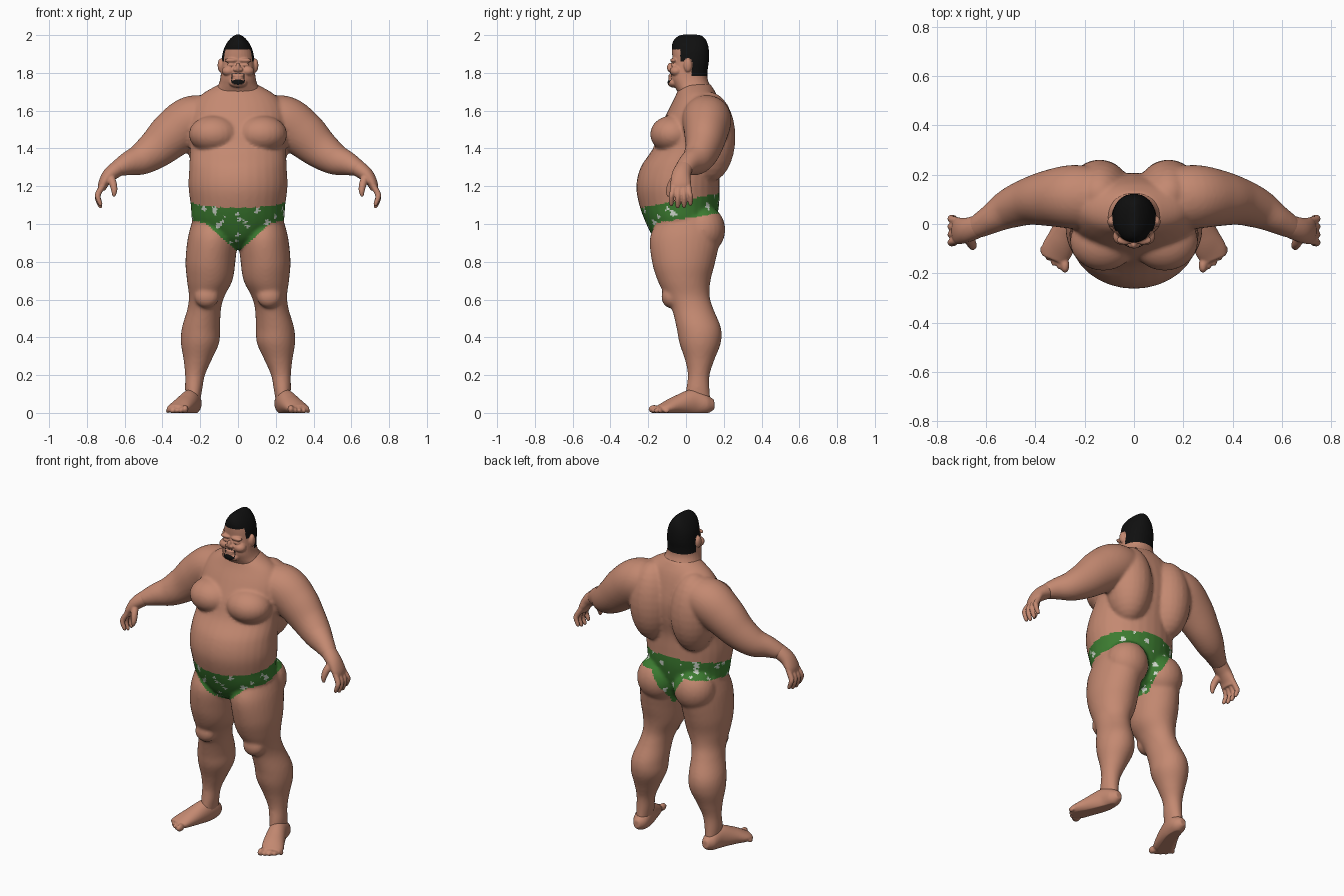
import bpy
import bmesh
import math
import random
from mathutils import Vector, Matrix

random.seed(4)
cube = bpy.data.objects.get("Cube")
if cube:
    bpy.data.objects.remove(cube, do_unlink=True)


def material(name, colour):
    mat = bpy.data.materials.new(name)
    mat.use_nodes = True
    mat.diffuse_color = (*colour, 1)
    shader = next(n for n in mat.node_tree.nodes if n.type == "BSDF_PRINCIPLED")
    shader.inputs["Base Color"].default_value = (*colour, 1)
    return mat


skin = material("skin", (0.55, 0.25, 0.165))
green = material("green cloth", (0.045, 0.2, 0.03))
white = material("white flowers", (0.62, 0.68, 0.6))
black = material("black hair", (0.005, 0.005, 0.005))


def smooth_rows(rows, steps=6):
    """Catmull-Rom interpolation of every number in the rows."""
    result = []
    for i in range(len(rows) - 1):
        quad = [rows[max(i - 1, 0)], rows[i], rows[i + 1], rows[min(i + 2, len(rows) - 1)]]
        for k in range(steps):
            t = k / steps
            result.append([b + t / 2 * (c - a + t * (2 * a - 5 * b + 4 * c - d
                           + t * (3 * (b - c) + d - a))) for a, b, c, d in zip(*quad)])
    return result + [list(rows[-1])]


def skin_rings(bm, rings):
    """Join rings of points into a closed skin."""
    loops = [[bm.verts.new(p) for p in ring] for ring in rings]
    count = len(loops[0])
    for low, high in zip(loops, loops[1:]):
        for i in range(count):
            j = (i + 1) % count
            bm.faces.new((low[i], low[j], high[j], high[i]))
    bm.faces.new(loops[0][::-1])
    bm.faces.new(loops[-1])


def ellipse(centre, a, b, power=1.0, count=32):
    points = []
    for i in range(count):
        angle = math.tau * i / count
        c, s = math.cos(angle), math.sin(angle)
        points.append(centre + a * math.copysign(abs(c) ** power, c)
                      + b * math.copysign(abs(s) ** power, s))
    return points


def column(bm, rows, power=1.0):
    """Level rings; each row is height, left edge, right edge, front, back."""
    rings = []
    for z, x0, x1, y0, y1 in smooth_rows(rows):
        centre = Vector(((x0 + x1) / 2, (y0 + y1) / 2, z))
        rings.append(ellipse(centre, Vector(((x1 - x0) / 2, 0, 0)),
                             Vector((0, (y1 - y0) / 2, 0)), power))
    skin_rings(bm, rings)


def tube(bm, rows, ref):
    """Rings across a path; each row is x, y, z and two radii."""
    rows = smooth_rows(rows)
    rings = []
    for i, (x, y, z, ra, rb) in enumerate(rows):
        before, after = rows[max(i - 1, 0)], rows[min(i + 1, len(rows) - 1)]
        along = (Vector(after[:3]) - Vector(before[:3])).normalized()
        b = (ref - along * ref.dot(along)).normalized()
        rings.append(ellipse(Vector((x, y, z)), b.cross(along) * max(ra, 0.003),
                             b * max(rb, 0.003)))
    skin_rings(bm, rings)


def ball(bm, centre, size):
    bmesh.ops.create_uvsphere(bm, u_segments=24, v_segments=16, radius=1,
                              matrix=Matrix.Translation(centre) @ Matrix.Diagonal((*size, 1)))


def mirror_copy(bm):
    copy = bmesh.ops.duplicate(bm, geom=bm.verts[:] + bm.edges[:] + bm.faces[:])["geom"]
    for v in copy:
        if isinstance(v, bmesh.types.BMVert):
            v.co.x = -v.co.x


def fuse(bm, name, voxel, iterations, materials):
    """Merge overlapping shapes into one smooth surface."""
    bmesh.ops.recalc_face_normals(bm, faces=bm.faces[:])
    mesh = bpy.data.meshes.new(name)
    bm.to_mesh(mesh)
    bm.free()
    ob = bpy.data.objects.new(name, mesh)
    bpy.context.collection.objects.link(ob)
    remesh = ob.modifiers.new("fuse", "REMESH")
    remesh.mode = "VOXEL"
    remesh.voxel_size = voxel
    relax = ob.modifiers.new("relax", "SMOOTH")
    relax.factor = 0.5
    relax.iterations = iterations
    graph = bpy.context.evaluated_depsgraph_get()
    fused = bpy.data.meshes.new_from_object(ob.evaluated_get(graph))
    ob.modifiers.clear()
    ob.data = fused
    fused.name = name
    fused.materials.clear()
    for mat in materials:
        fused.materials.append(mat)
    for v in fused.vertices:
        v.co.z = max(v.co.z, 0)
    fused.shade_smooth()
    return fused


Y, Z = Vector((0, 1, 0)), Vector((0, 0, 1))

# Feet and toes
bm = bmesh.new()
tube(bm, [(0.237, 0.15, 0.045, 0.02, 0.025), (0.238, 0.11, 0.045, 0.045, 0.05),
          (0.25, 0.04, 0.055, 0.052, 0.07), (0.285, -0.05, 0.04, 0.06, 0.05),
          (0.315, -0.11, 0.025, 0.063, 0.033), (0.33, -0.145, 0.02, 0.05, 0.02)], Z)
for i in range(5):
    size = 0.022 if i == 0 else 0.016 - 0.001 * i
    ball(bm, (0.28 + 0.023 * i, -0.168 + 0.004 * i * i, size * 0.9), (size * 0.8, size * 1.4, size))
mirror_copy(bm)
fuse(bm, "feet", 0.006, 3, [skin])

# Palms, fingers and thumbs
bm = bmesh.new()
tube(bm, [(0.605, 0.005, 1.31, 0.04, 0.04), (0.635, -0.01, 1.295, 0.043, 0.046),
          (0.68, -0.025, 1.26, 0.038, 0.05), (0.712, -0.028, 1.215, 0.028, 0.054),
          (0.722, -0.028, 1.18, 0.02, 0.048)], Y)
for i in range(4):
    y, spread = -0.066 + 0.026 * i, -0.078 + 0.034 * i
    drop = 0.012 * abs(i - 1.4)
    tube(bm, [(0.712, y, 1.21, 0.015, 0.015), (0.738, (y + spread) / 2, 1.165, 0.016, 0.015),
              (0.742, spread, 1.125 + drop, 0.014, 0.013),
              (0.728, spread, 1.088 + drop, 0.011, 0.011),
              (0.724, spread, 1.078 + drop, 0.004, 0.004)], Y)
tube(bm, [(0.68, -0.04, 1.26, 0.022, 0.022), (0.662, -0.075, 1.215, 0.02, 0.02),
          (0.655, -0.09, 1.175, 0.016, 0.016), (0.658, -0.094, 1.145, 0.007, 0.007)], Y)
mirror_copy(bm)
fuse(bm, "hands", 0.005, 3, [skin])

# Leg, knee and buttock
bm = bmesh.new()
column(bm, [
    (1.04, 0.04, 0.235, -0.14, 0.16), (0.93, 0.006, 0.265, -0.19, 0.18),
    (0.8, 0.014, 0.278, -0.18, 0.155), (0.7, 0.03, 0.27, -0.15, 0.13),
    (0.62, 0.07, 0.26, -0.11, 0.125), (0.55, 0.09, 0.268, -0.075, 0.145),
    (0.45, 0.095, 0.297, -0.05, 0.185), (0.37, 0.1, 0.302, -0.035, 0.184),
    (0.28, 0.14, 0.288, -0.005, 0.15), (0.2, 0.175, 0.28, 0.01, 0.125),
    (0.12, 0.19, 0.28, 0, 0.125), (0.03, 0.205, 0.272, -0.01, 0.135)])
ball(bm, (0.165, -0.08, 0.615), (0.065, 0.05, 0.06))
ball(bm, (0.125, 0.09, 0.97), (0.125, 0.118, 0.13))

# Shoulder and arm
tube(bm, [(0.12, 0.1, 1.58, 0.1, 0.12), (0.24, 0.11, 1.55, 0.13, 0.13),
          (0.34, 0.105, 1.48, 0.125, 0.115), (0.43, 0.09, 1.4, 0.105, 0.095),
          (0.51, 0.06, 1.345, 0.085, 0.08), (0.58, 0.02, 1.32, 0.064, 0.06),
          (0.635, -0.01, 1.295, 0.045, 0.048), (0.65, -0.015, 1.284, 0.036, 0.04)], Y)

# Chest and shoulder blade
ball(bm, (0.125, -0.07, 1.475), (0.135, 0.12, 0.1))
ball(bm, (0.14, 0.12, 1.46), (0.132, 0.142, 0.24))
mirror_copy(bm)

# Torso with belly
torso = [(0.87, 0.06, -0.1, 0.08), (0.92, 0.14, -0.165, 0.12), (1, 0.235, -0.21, 0.155),
         (1.1, 0.25, -0.247, 0.175), (1.2, 0.262, -0.263, 0.178), (1.3, 0.258, -0.24, 0.18),
         (1.4, 0.255, -0.175, 0.2), (1.5, 0.26, -0.14, 0.207), (1.6, 0.25, -0.095, 0.19),
         (1.68, 0.2, -0.055, 0.165), (1.74, 0.1, -0.035, 0.13)]
column(bm, [(z, -w, w, front, back) for z, w, front, back in torso])
body = fuse(bm, "body", 0.01, 4, [skin, green, white])


def in_briefs(p):
    x, y, z = abs(p.x), p.y, p.z
    if x > 0.4 or z < 0.84 or z > 1.13 + 0.18 * y:
        return False
    if z > 1.03 + 0.15 * y:
        return True
    if y < 0:
        return z > 0.85 + 0.9 * x
    return x < 0.035 + max(0, z - 0.93) * 0.6


# Briefs with scattered flowers
cloth = [f for f in body.polygons if in_briefs(f.center)]
flowers = [(f.center.copy(), random.choice((0.008, 0.013, 0.019)))
           for f in random.sample(cloth, min(48, len(cloth)))]
for f in cloth:
    f.material_index = 1
    for centre, size in flowers:
        d = f.center - centre
        petal = math.cos(5 * math.atan2(d.z, d.x + d.y))
        if d.length < size * (0.8 + 0.25 * petal):
            f.material_index = 2

# Head, ear and face
bm = bmesh.new()
ball(bm, (0.093, 0.01, 1.84), (0.015, 0.022, 0.036))
ball(bm, (0.036, -0.066, 1.866), (0.036, 0.018, 0.012))
ball(bm, (0.036, -0.066, 1.842), (0.024, 0.013, 0.008))
ball(bm, (0.05, -0.05, 1.81), (0.036, 0.035, 0.028))
ball(bm, (0.014, -0.083, 1.818), (0.012, 0.014, 0.011))
mirror_copy(bm)
ball(bm, (0, -0.084, 1.828), (0.013, 0.017, 0.026))
ball(bm, (0, -0.08, 1.786), (0.03, 0.014, 0.007))
ball(bm, (0, -0.08, 1.773), (0.026, 0.014, 0.007))
ball(bm, (0, -0.066, 1.748), (0.048, 0.032, 0.026))
skull = [(1.66, 0.15, -0.03, 0.155), (1.7, 0.128, -0.045, 0.147), (1.735, 0.105, -0.065, 0.127),
         (1.77, 0.094, -0.08, 0.114), (1.81, 0.09, -0.08, 0.114), (1.86, 0.087, -0.072, 0.121),
         (1.91, 0.08, -0.074, 0.122), (1.95, 0.064, -0.074, 0.116), (1.98, 0.042, -0.06, 0.102),
         (1.998, 0.02, -0.035, 0.08), (2.003, 0.006, -0.01, 0.05)]
column(bm, [(z, -w, w, front, back) for z, w, front, back in skull], 0.9)
head = fuse(bm, "head", 0.0045, 3, [skin, black])


def is_hair(p):
    x, y, z = abs(p.x), p.y, p.z
    if ((y - 0.01) / 0.025) ** 2 + ((z - 1.84) / 0.039) ** 2 < 1:
        return False
    # Goatee joined to a thin moustache
    if y < -0.04 and z < 1.81:
        goatee = (x / 0.032) ** 2 + ((z - 1.751) / 0.015) ** 2 < 1
        corners = 0.03 < x < 0.036 and 1.75 < z < 1.797
        return goatee or corners or (x < 0.036 and 1.794 < z < 1.799)
    line = 1.925 if y < -0.03 else 1.86 if y < 0.03 else 1.785
    return z > line


for f in head.polygons:
    f.material_index = int(is_hair(f.center))
